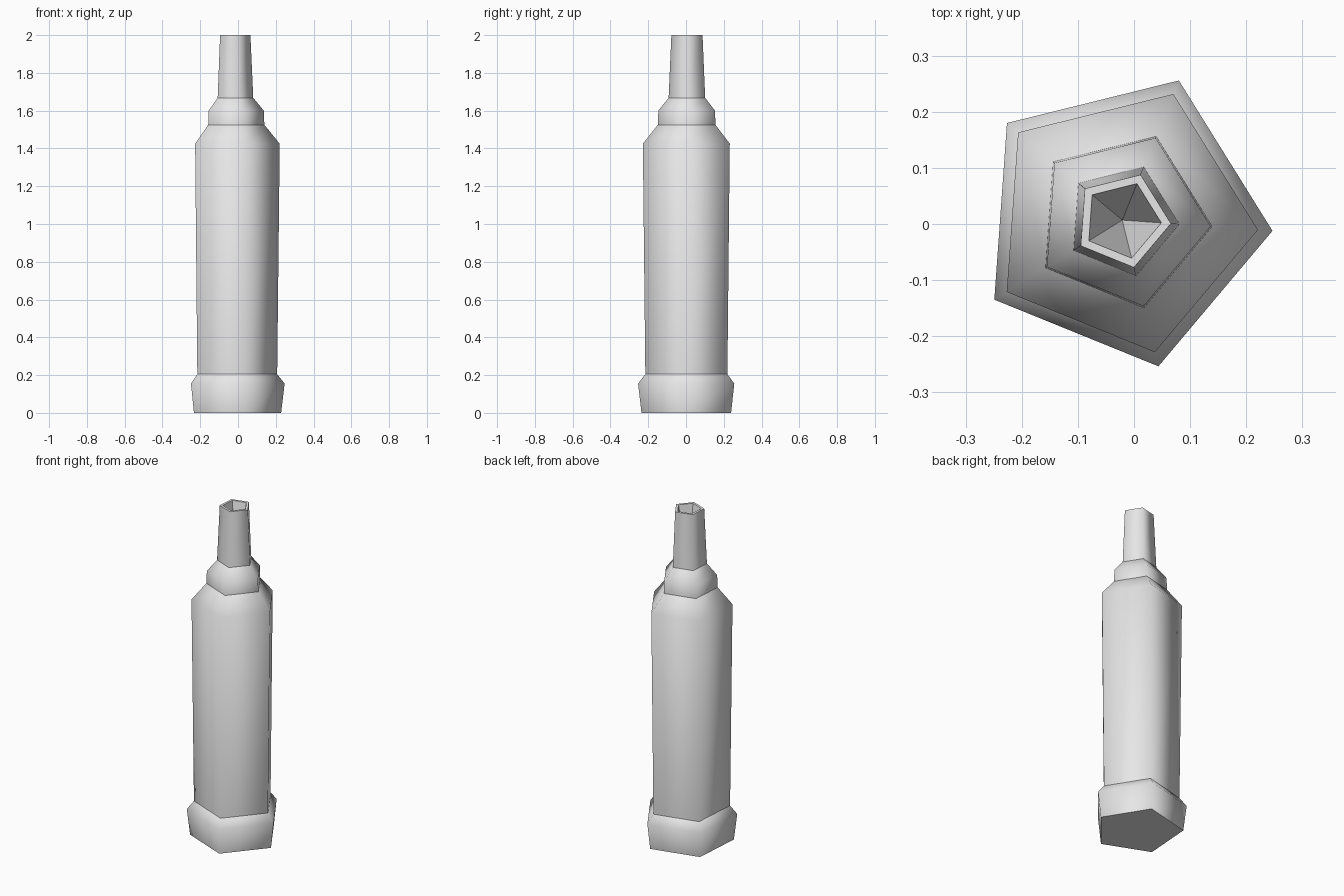
import bpy
import bmesh
from math import cos, sin, radians

cube = bpy.data.objects.get("Cube")
if cube:
    bpy.data.objects.remove(cube, do_unlink=True)

SIDES = 5
START = radians(-4.1)
CENTRE_X, CENTRE_Y = -0.021, 0.007

grey = bpy.data.materials.new("plain grey")
grey.use_nodes = True
grey.diffuse_color = (0.8, 0.8, 0.8, 1)
grey.node_tree.nodes["Principled BSDF"].inputs["Base Color"].default_value = (0.8, 0.8, 0.8, 1)


def turned_part(name, profile, floor=False, hole=None):
    """Spin a (radius, height) profile into a smooth five-sided part.
    hole = (rim radius, bottom height) sinks a flat-sided pit into the top."""
    bm = bmesh.new()

    def ring(radius, z):
        angles = [START + radians(360 / SIDES) * i for i in range(SIDES)]
        return [bm.verts.new((CENTRE_X + radius * cos(a), CENTRE_Y + radius * sin(a), z))
                for a in angles]

    def bridge(low, high, smooth):
        for i in range(SIDES):
            j = (i + 1) % SIDES
            bm.faces.new((low[i], low[j], high[j], high[i])).smooth = smooth

    rings = [ring(r, z) for r, z in profile]
    for low, high in zip(rings, rings[1:]):
        bridge(low, high, True)
    if floor:
        bm.faces.new(rings[0][::-1])
    if hole:
        rim = ring(hole[0], profile[-1][1])
        bridge(rings[-1], rim, False)
        tip = bm.verts.new((CENTRE_X, CENTRE_Y, hole[1]))
        for i in range(SIDES):
            bm.faces.new((rim[i], rim[(i + 1) % SIDES], tip))
    # Keep the edges round flat faces crisp
    for e in bm.edges:
        if any(not f.smooth for f in e.link_faces):
            e.smooth = False
    mesh = bpy.data.meshes.new(name)
    bm.to_mesh(mesh)
    bm.free()
    mesh.materials.append(grey)
    obj = bpy.data.objects.new(name, mesh)
    bpy.context.collection.objects.link(obj)
    return obj


# Foot, long body with sloped shoulder, collar and hollow nozzle
turned_part("foot", [(0.25, 0), (0.2685, 0.155), (0.229, 0.205)], floor=True)
turned_part("body", [(0.229, 0.205), (0.2425, 1.425), (0.161, 1.525)])
turned_part("collar", [(0.161, 1.525), (0.158, 1.6), (0.102, 1.668)])
turned_part("nozzle", [(0.102, 1.668), (0.087, 2)], hole=(0.07, 1.668))
